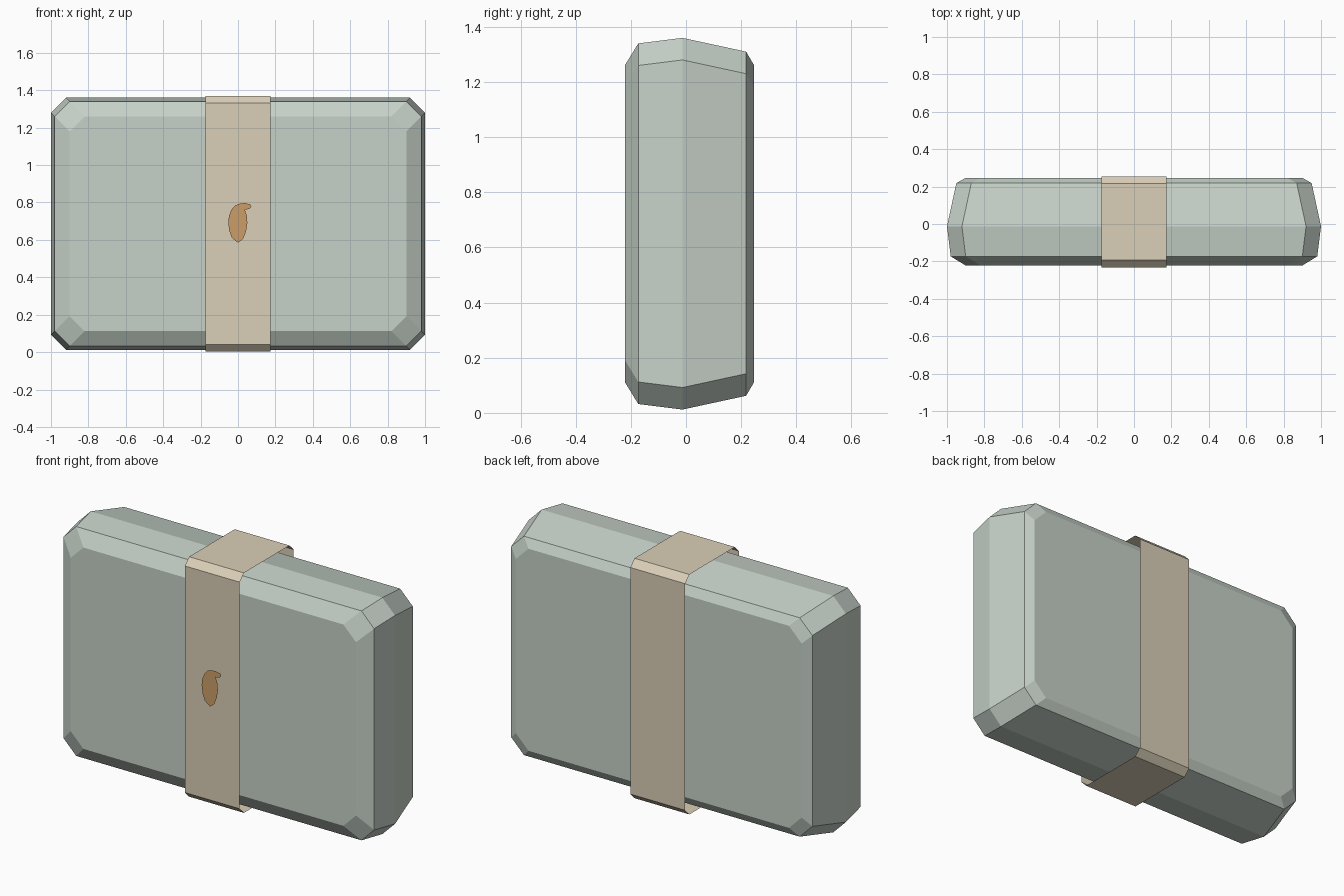
import bpy

cube = bpy.data.objects.get("Cube")
if cube:
    bpy.data.objects.remove(cube, do_unlink=True)

MID_Z = 0.686


def material(name, rgb):
    mat = bpy.data.materials.new(name)
    mat.use_nodes = True
    mat.diffuse_color = (*rgb, 1)
    mat.node_tree.nodes["Principled BSDF"].inputs["Base Color"].default_value = (*rgb, 1)
    return mat


def add_mesh(name, verts, faces, mat):
    mesh = bpy.data.meshes.new(name)
    mesh.from_pydata(verts, [], faces)
    mesh.materials.append(mat)
    mesh.update()
    obj = bpy.data.objects.new(name, mesh)
    bpy.context.collection.objects.link(obj)
    return obj


def bridge(rings, size):
    """Quads joining successive rings of equal size."""
    return [(r * size + i, r * size + (i + 1) % size,
             (r + 1) * size + (i + 1) % size, (r + 1) * size + i)
            for r in range(rings - 1) for i in range(size)]


def cut_rectangle(w, h, cut):
    """Outline of a rectangle with its corners cut off, anticlockwise."""
    return [(w, cut - h), (w, h - cut), (w - cut, h), (cut - w, h),
            (-w, h - cut), (-w, cut - h), (cut - w, -h), (w - cut, -h)]


sage = material("sage green", (0.565, 0.638, 0.578))
beige = material("beige band", (0.70, 0.62, 0.475))
brown = material("warm brown", (0.597, 0.337, 0.138))

# Packed body: faceted slab lofted from front to back (depth, inset)
layers = [(-0.222, 0.10), (-0.173, 0.02), (-0.013, 0.0), (0.218, 0.05), (0.246, 0.098)]
verts = []
for y, inset in layers:
    verts += [(x, y, MID_Z + z) for x, z in cut_rectangle(1 - inset, 0.674 - inset, 0.08)]
faces = [f[::-1] for f in bridge(len(layers), 8)]
last = 8 * (len(layers) - 1)
faces += [tuple(range(8)), tuple(reversed(range(last, last + 8)))]
add_mesh("body", verts, faces, sage)

# Thin band wrapped around the middle
loop = cut_rectangle(0.243, 0.684, 0.038)
verts = [(x, y + 0.0115, MID_Z + z) for x in (-0.173, 0.173) for y, z in loop]
add_mesh("band", verts, [f[::-1] for f in bridge(2, 8)], beige)

# Emblem on the front of the band: seed shape and its curled stem
seed = [(0.0, 0.585), (0.027, 0.605), (0.043, 0.645), (0.05, 0.69), (0.047, 0.73),
        (0.035, 0.765), (0.012, 0.785), (-0.012, 0.787), (-0.035, 0.762),
        (-0.048, 0.73), (-0.052, 0.695), (-0.047, 0.65), (-0.032, 0.61)]
stem = [(0.035, 0.762), (0.06, 0.765), (0.071, 0.777), (0.066, 0.79),
        (0.035, 0.797), (0.005, 0.793), (-0.015, 0.784), (0.01, 0.775)]
for name, outline, y in (("emblem_seed", seed, -0.253), ("emblem_stem", stem, -0.254)):
    add_mesh(name, [(x, y, z) for x, z in outline], [tuple(range(len(outline)))], brown)
